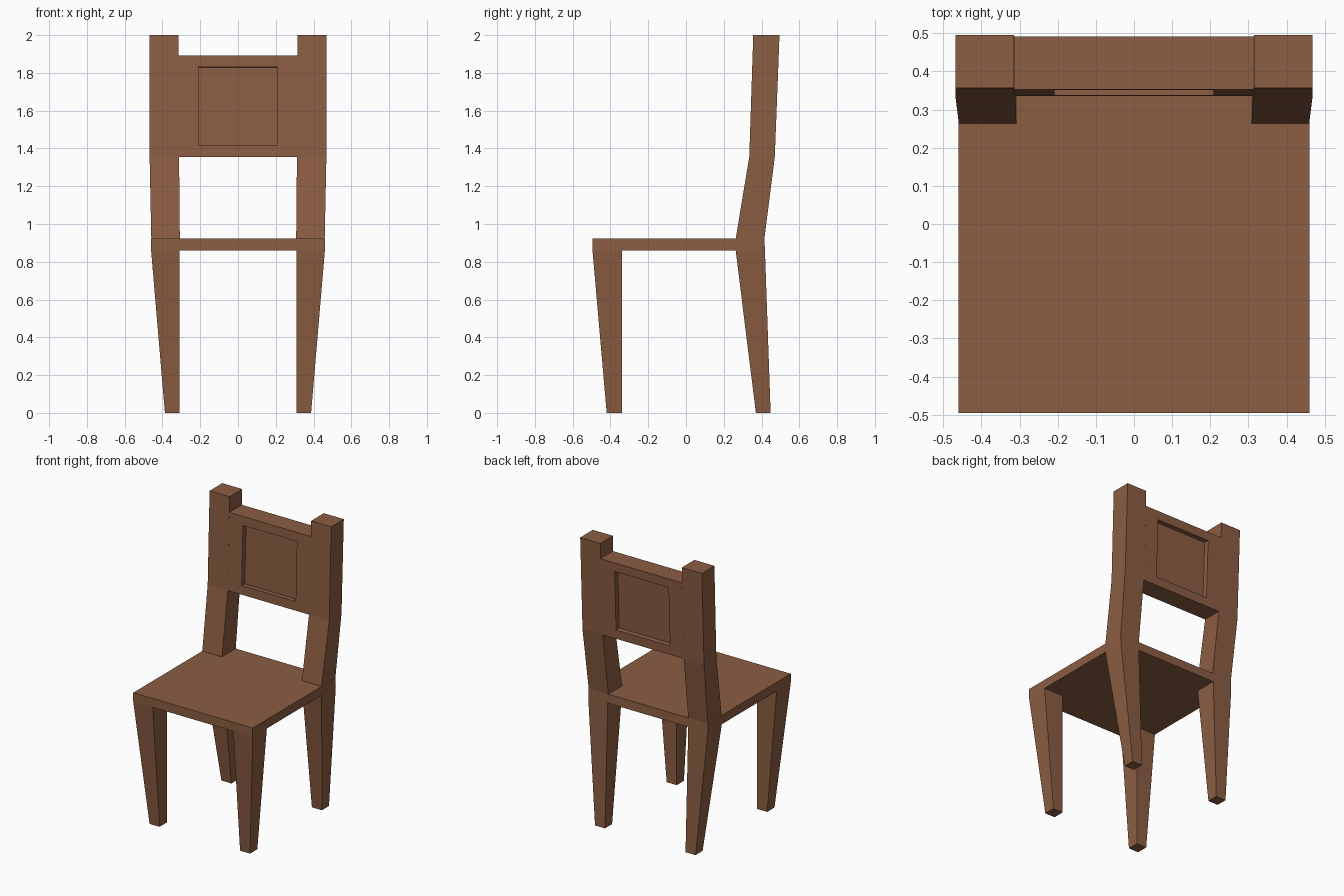
import bpy, bmesh

if "Cube" in bpy.data.objects:
    bpy.data.objects.remove(bpy.data.objects["Cube"])

wood = bpy.data.materials.new("brown_wood")
wood.diffuse_color = (0.26, 0.11, 0.055, 1)
wood.use_nodes = True
wood.node_tree.nodes["Principled BSDF"].inputs["Base Color"].default_value = wood.diffuse_color


def loft(name, sections, mirror=False, edit=None):
    """Stack of rectangles (z, x0, x1, y0, y1), capped at both ends."""
    bm = bmesh.new()
    rings = [[bm.verts.new(p) for p in
              ((x0, y0, z), (x1, y0, z), (x1, y1, z), (x0, y1, z))]
             for z, x0, x1, y0, y1 in sections]
    bm.faces.new(rings[0][::-1])
    bm.faces.new(rings[-1])
    for a, b in zip(rings, rings[1:]):
        for i in range(4):
            j = (i + 1) % 4
            bm.faces.new((a[i], a[j], b[j], b[i]))
    bm.normal_update()
    if edit:
        edit(bm)
    mesh = bpy.data.meshes.new(name)
    bm.to_mesh(mesh)
    bm.free()
    mesh.materials.append(wood)
    obj = bpy.data.objects.new(name, mesh)
    bpy.context.collection.objects.link(obj)
    if mirror:
        obj.modifiers.new("mirror", 'MIRROR')
    return obj


def recess_panel(bm):
    """Sink a shallow rectangle into the front and back faces."""
    faces = [f for f in bm.faces if abs(f.normal.y) > 0.9]
    bmesh.ops.inset_individual(bm, faces=faces, thickness=0.0875)
    for f in faces:
        for v in f.verts:
            v.co.x = 0.208 if v.co.x > 0 else -0.208
    bmesh.ops.inset_individual(bm, faces=faces, thickness=0, depth=-0.035)


# Seat slab
loft("seat", [(0.86, -0.46, 0.46, -0.495, 0.418),
              (0.922, -0.46, 0.46, -0.495, 0.415)])

# Tapered legs, mirrored left to right
loft("front_legs", [(0, 0.31, 0.387, -0.42, -0.34),
                    (0.86, 0.31, 0.46, -0.495, -0.34)], mirror=True)
loft("back_legs", [(0, 0.31, 0.387, 0.37, 0.448),
                   (0.86, 0.31, 0.46, 0.263, 0.418)], mirror=True)

# Bent posts rising from the seat
loft("back_posts", [(0.922, 0.308, 0.459, 0.263, 0.415),
                    (1.355, 0.312, 0.468, 0.335, 0.47),
                    (2.0, 0.314, 0.468, 0.356, 0.495)], mirror=True)

# Backrest between the posts, recessed on both sides
loft("backrest", [(1.355, -0.312, 0.312, 0.335, 0.47),
                  (1.892, -0.314, 0.314, 0.353, 0.491)], edit=recess_panel)
